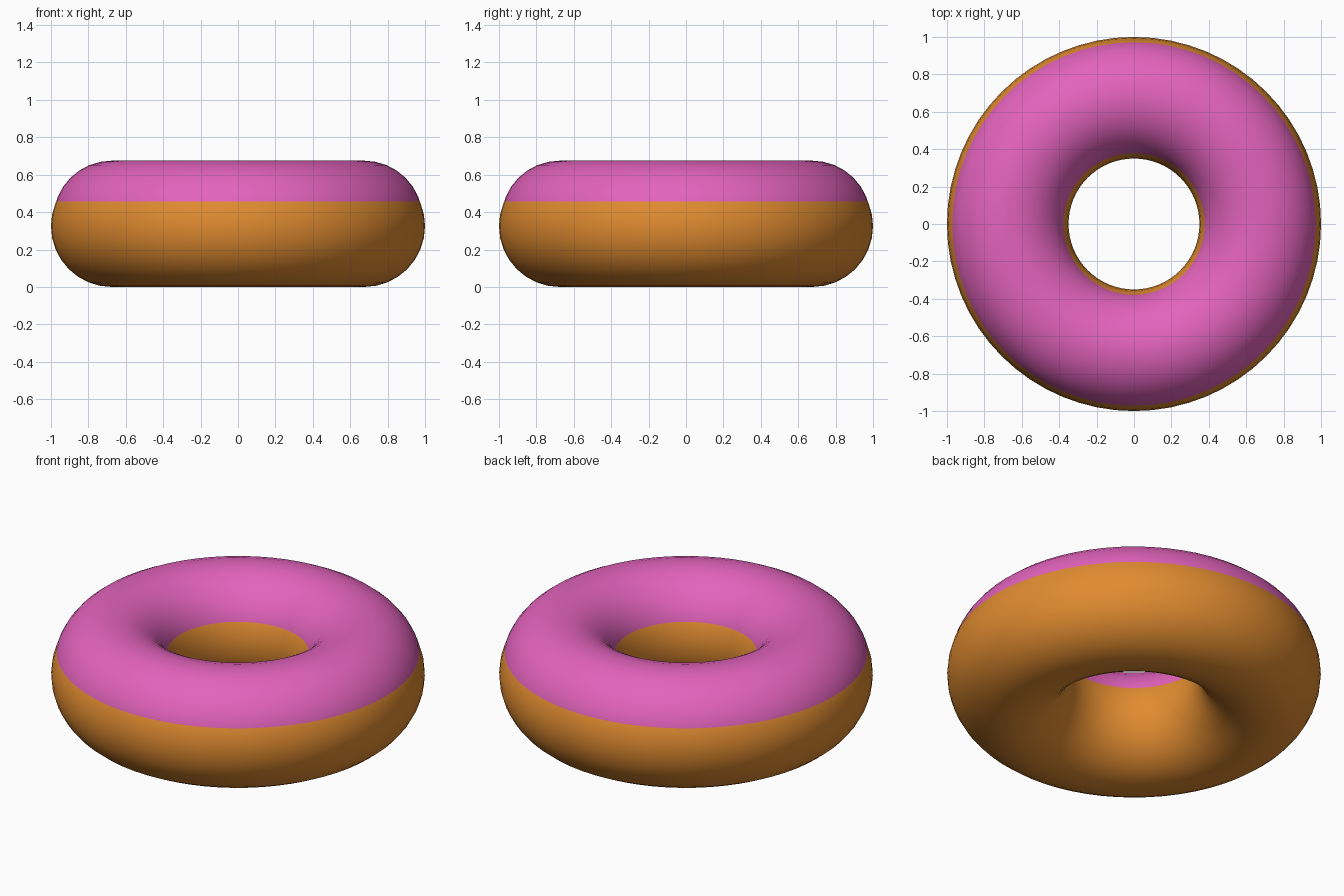
import bpy

if "Cube" in bpy.data.objects:
    bpy.data.objects.remove(bpy.data.objects["Cube"])


def material(name, color):
    m = bpy.data.materials.new(name)
    m.diffuse_color = (*color, 1.0)
    m.use_nodes = True
    m.node_tree.nodes["Principled BSDF"].inputs["Base Color"].default_value = m.diffuse_color
    return m


def ring(name, major, minor, z, mat):
    bpy.ops.mesh.primitive_torus_add(
        major_radius=major, minor_radius=minor,
        major_segments=64, minor_segments=32, location=(0, 0, z))
    ob = bpy.context.object
    ob.name = name
    ob.data.materials.append(mat)
    bpy.ops.object.shade_smooth()
    return ob


dough = material("golden dough", (0.75, 0.26, 0.03))
icing = material("pink icing", (0.77, 0.125, 0.51))

# Dough ring standing on the ground
ring("dough_ring", 0.675, 0.325, 0.325, dough)

# Slightly thinner icing ring, raised so that it emerges above z = 0.45
ring("icing_ring", 0.675, 0.3125, 0.3625, icing)
